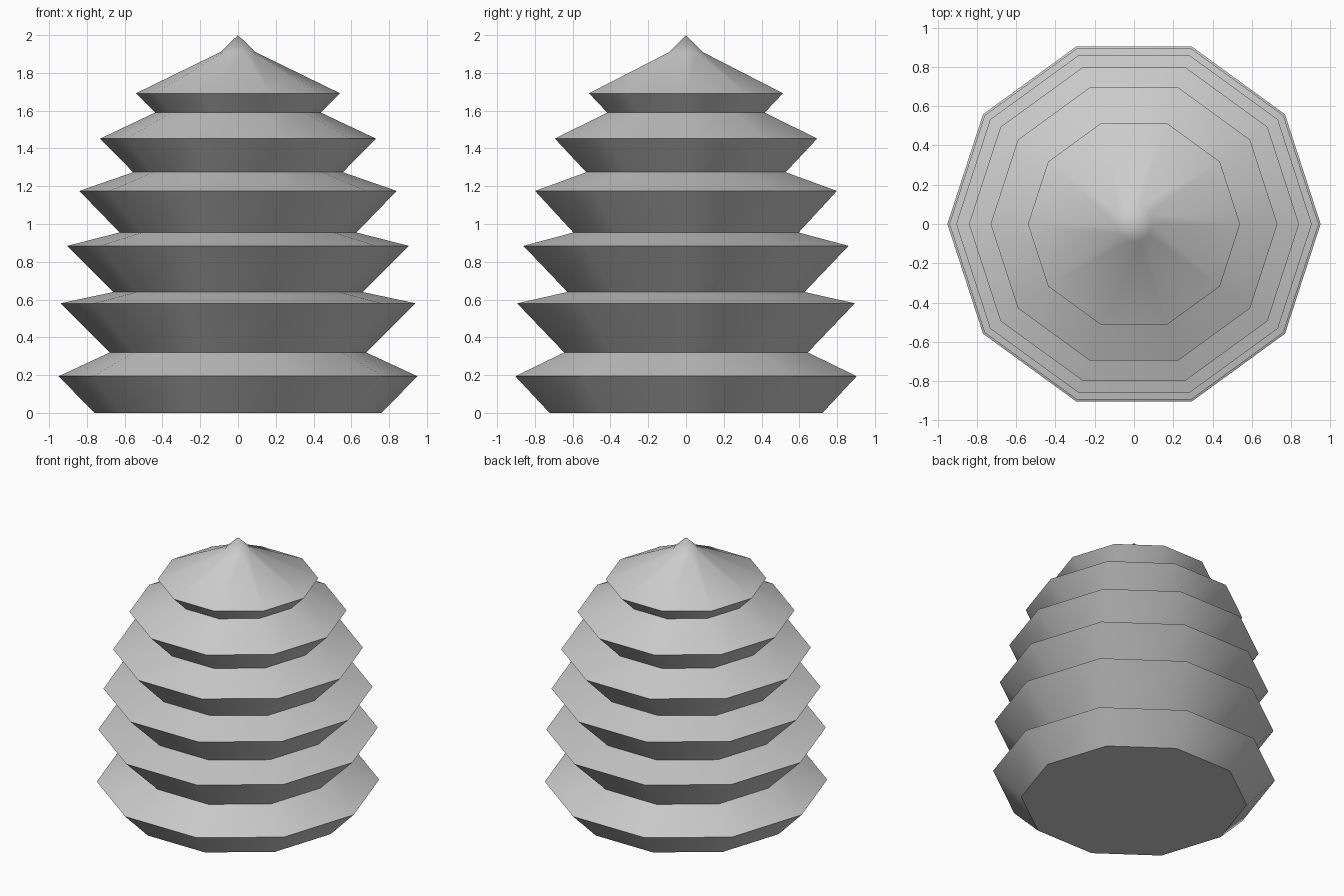
import bpy, bmesh, math

cube = bpy.data.objects.get("Cube")
if cube:
    bpy.data.objects.remove(cube, do_unlink=True)

SIDES = 10

# Single grey surface colour
grey = bpy.data.materials.new("plain_grey")
grey.use_nodes = True
colour = (0.6, 0.6, 0.6, 1)
grey.diffuse_color = colour
grey.node_tree.nodes["Principled BSDF"].inputs["Base Color"].default_value = colour

# Tier outline as (radius, height): narrow waists alternate with wide rims
profile = [(0.76, 0), (0.95, 0.194), (0.678, 0.32), (0.94, 0.58), (0.66, 0.64),
           (0.905, 0.884), (0.627, 0.955), (0.84, 1.175), (0.555, 1.274),
           (0.73, 1.452), (0.438, 1.59), (0.54, 1.692), (0.093, 1.91)]

bm = bmesh.new()


def ring(radius, z):
    angles = [math.tau * i / SIDES for i in range(SIDES)]
    return [bm.verts.new((radius * math.cos(a), radius * math.sin(a), z)) for a in angles]


# Stacked tiers
rings = [ring(r, z) for r, z in profile]
for low, high in zip(rings, rings[1:]):
    for i in range(SIDES):
        j = (i + 1) % SIDES
        bm.faces.new((low[i], low[j], high[j], high[i]))

# Flat base and pointed tip
bm.faces.new(rings[0][::-1])
tip = bm.verts.new((0, 0, 2))
for i in range(SIDES):
    bm.faces.new((rings[-1][i], rings[-1][(i + 1) % SIDES], tip))

mesh = bpy.data.meshes.new("tiered_tree")
bm.to_mesh(mesh)
bm.free()
mesh.materials.append(grey)
tree = bpy.data.objects.new("tiered_tree", mesh)
bpy.context.collection.objects.link(tree)

# Smooth facets, crisp rims and waists
bpy.ops.object.select_all(action="DESELECT")
tree.select_set(True)
bpy.context.view_layer.objects.active = tree
bpy.ops.object.shade_smooth_by_angle(angle=math.radians(35))
